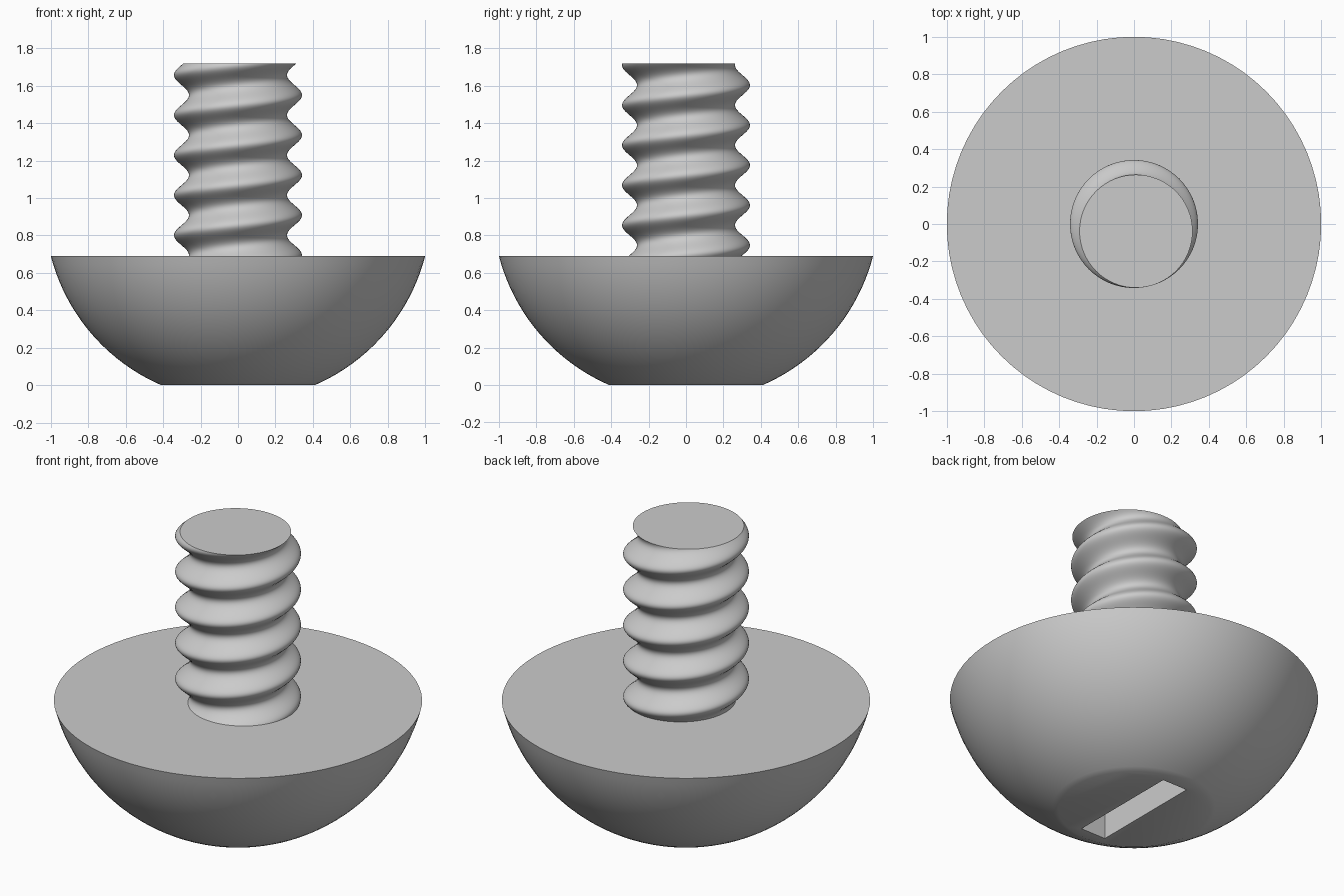
import bpy, bmesh
from math import sin, cos, pi, sqrt, radians

default_cube = bpy.data.objects.get("Cube")
if default_cube:
    bpy.data.objects.remove(default_cube, do_unlink=True)

STEEL = (0.6, 0.6, 0.6, 1.0)
steel = bpy.data.materials.new("grey_steel")
steel.use_nodes = True
steel.diffuse_color = STEEL
steel.node_tree.nodes["Principled BSDF"].inputs["Base Color"].default_value = STEEL


def stack_rings(name, rings, segments):
    """Bridge horizontal circles (x, y, z, radius) into a capped solid."""
    bm = bmesh.new()
    loops = []
    for x, y, z, r in rings:
        loops.append([bm.verts.new((x + r * cos(2 * pi * i / segments),
                                    y + r * sin(2 * pi * i / segments), z))
                      for i in range(segments)])
    for low, high in zip(loops, loops[1:]):
        for i in range(segments):
            j = (i + 1) % segments
            bm.faces.new((low[i], low[j], high[j], high[i]))
    bm.faces.new(loops[0][::-1])
    bm.faces.new(loops[-1])
    mesh = bpy.data.meshes.new(name)
    bm.to_mesh(mesh)
    bm.free()
    mesh.materials.append(steel)
    obj = bpy.data.objects.new(name, mesh)
    bpy.context.collection.objects.link(obj)
    return obj


def activate(obj):
    bpy.ops.object.select_all(action='DESELECT')
    obj.select_set(True)
    bpy.context.view_layer.objects.active = obj


# Domed head: slice of a sphere with a flat underside
HEAD_TOP, CENTRE, RADIUS = 0.69, 0.948, 1.033
STEPS = 20
heights = [HEAD_TOP * (k / STEPS) ** 1.3 for k in range(STEPS + 1)]
head = stack_rings("screw_head",
                   [(0, 0, z, sqrt(RADIUS ** 2 - (CENTRE - z) ** 2)) for z in heights], 80)

# Driver slot cut into the flat underside
DEPTH = 0.25
bpy.ops.mesh.primitive_cube_add(size=1, location=(0, 0, 0))
cutter = bpy.context.object
cutter.name = "slot_cutter"
cutter.scale = (0.165, 0.69, DEPTH * 2)
cutter.data.materials.append(steel)
cutter.hide_render = True
activate(head)
cut = head.modifiers.new("driver_slot", 'BOOLEAN')
cut.operation = 'DIFFERENCE'
cut.solver = 'EXACT'
cut.object = cutter
bpy.ops.object.modifier_apply(modifier=cut.name)
bpy.data.objects.remove(cutter, do_unlink=True)

# Threaded shank: an off-centre circle that spirals upward
BOTTOM, TOP, PITCH, PEAK = 0.66, 1.72, 0.214, 1.55
OFFSET, SHANK = 0.04, 0.302
COUNT = 140
rings = []
for k in range(COUNT + 1):
    z = BOTTOM + (TOP - BOTTOM) * k / COUNT
    a = 2 * pi * (z - PEAK) / PITCH
    rings.append((OFFSET * cos(a), OFFSET * sin(a), z, SHANK))
shank = stack_rings("threaded_shank", rings, 64)

# Smooth curved walls, keep rims and slot edges crisp
for obj in (head, shank):
    activate(obj)
    bpy.ops.object.shade_smooth_by_angle(angle=radians(30))
